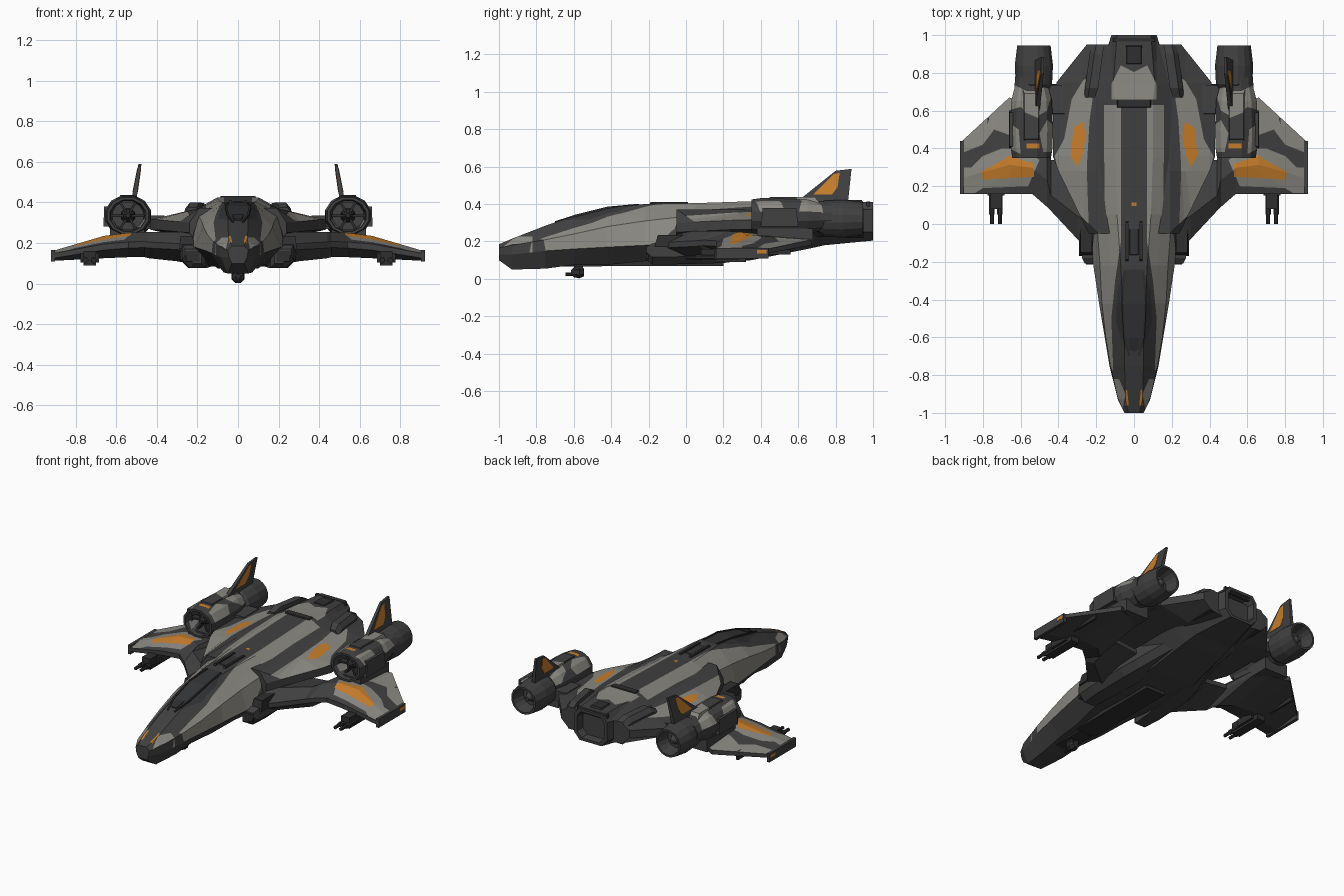
import bpy, bmesh, math
from mathutils import Vector

if "Cube" in bpy.data.objects:
    bpy.data.objects.remove(bpy.data.objects["Cube"])

# Colours
COLOURS = {"charcoal": (.052, .052, .052), "light_grey": (.26, .25, .225),
           "orange": (.58, .21, .025), "dark_metal": (.028, .028, .029),
           "canopy_glass": (.035, .036, .038)}
MATS = []
for n, c in COLOURS.items():
    m = bpy.data.materials.new(n)
    m.diffuse_color = (*c, 1)
    m.use_nodes = True
    m.node_tree.nodes["Principled BSDF"].inputs["Base Color"].default_value = m.diffuse_color
    MATS.append(m)
BASE, LIGHT, ORANGE, METAL, GLASS = range(5)


def inside(x, y, poly):
    hit = False
    for (x1, y1), (x2, y2) in zip(poly, poly[1:] + poly[:1]):
        if (y1 > y) != (y2 > y) and x < (x2 - x1) * (y - y1) / (y2 - y1) + x1:
            hit = not hit
    return hit


def paint(bm, patches):
    """Cut each plan-view patch outline into the upward faces and colour what lies inside."""
    for mat, poly in patches:
        lo = [min(p[i] for p in poly) for i in (0, 1)]
        hi = [max(p[i] for p in poly) for i in (0, 1)]

        def touched():
            bm.normal_update()
            return [f for f in bm.faces if f.normal.z > .04 and all(
                max(v.co[i] for v in f.verts) > lo[i] and min(v.co[i] for v in f.verts) < hi[i]
                for i in (0, 1))]
        for a, b in zip(poly, poly[1:] + poly[:1]):
            fs = touched()
            geom = list({e for f in fs for e in f.edges} | {v for f in fs for v in f.verts}) + fs
            if fs:
                bmesh.ops.bisect_plane(bm, geom=geom, dist=1e-5, plane_co=(a[0], a[1], 0),
                                       plane_no=(b[1] - a[1], a[0] - b[0], 0))
        for f in touched():
            c = f.calc_center_median()
            if inside(c.x, c.y, poly):
                f.material_index = mat


def finish(name, bm, mat=BASE, patches=(), mirror=True, recalc=True):
    if recalc:
        bmesh.ops.recalc_face_normals(bm, faces=bm.faces[:])
    for f in bm.faces:
        f.material_index = mat
    paint(bm, patches)
    me = bpy.data.meshes.new(name)
    bm.to_mesh(me)
    bm.free()
    for m in MATS:
        me.materials.append(m)
    ob = bpy.data.objects.new(name, me)
    bpy.context.collection.objects.link(ob)
    if mirror:
        ob.modifiers.new("mirror", "MIRROR")
    return ob


def loft(name, rings, closed=True, **kw):
    bm = bmesh.new()
    vs = [[bm.verts.new(p) for p in r] for r in rings]
    n = len(rings[0])
    for a, b in zip(vs, vs[1:]):
        for i in range(n if closed else n - 1):
            j = (i + 1) % n
            bm.faces.new((a[i], a[j], b[j], b[i]))
    bm.faces.new(vs[0][::-1])
    bm.faces.new(vs[-1])
    return finish(name, bm, recalc=closed, **kw)


def box(name, x, y, z, taper=1.0, **kw):
    """Box given by ranges; the top is shrunk by taper."""
    cx, cy = sum(x) / 2, sum(y) / 2
    ring = [(x[0], y[0]), (x[1], y[0]), (x[1], y[1]), (x[0], y[1])]
    return loft(name, [[(cx + (px - cx) * t, cy + (py - cy) * t, h) for px, py in ring]
                       for h, t in ((z[0], 1), (z[1], taper))], **kw)


def lathe(name, cx, cz, prof, sides=16, sx=1.0, **kw):
    """Revolve (y, radius) pairs about a fore-and-aft axis."""
    ang = [2 * math.pi * (i + .5) / sides for i in range(sides)]
    return loft(name, [[(cx + sx * r * math.cos(a), y, cz + r * math.sin(a)) for a in ang]
                       for y, r in prof], **kw)


# Fuselage: half sections from nose to recessed main thruster
S = [(-1, .185, .03, .165, .05, .13, .045, .10, .03),
     (-.93, .215, .045, .18, .085, .13, .085, .05, .05),
     (-.75, .285, .05, .21, .125, .15, .13, .055, .07),
     (-.6, .335, .05, .24, .15, .16, .155, .075, .08),
     (-.42, .38, .06, .28, .17, .17, .185, .075, .10),
     (-.22, .40, .07, .31, .18, .18, .215, .095, .13),
     (.05, .405, .09, .34, .20, .20, .25, .085, .15),
     (.35, .415, .10, .36, .21, .22, .25, .10, .16),
     (.65, .425, .10, .37, .20, .24, .24, .16, .14),
     (.74, .42, .11, .37, .19, .25, .20, .18, .13),
     (1, .41, .09, .37, .12, .25, .12, .205, .08),
     (1, .393, .075, .36, .098, .26, .098, .222, .065),
     (.9, .38, .06, .35, .085, .27, .085, .235, .05)]
rings = [[(0, y, zt), (wt, y, zt), (w1, y, z1), (wm, y, zm), (wb, y, zb), (0, y, zb)]
         for y, zt, wt, z1, w1, zm, wm, zb, wb in S]
loft("fuselage", rings, closed=False, patches=[
    (LIGHT, [(.07, .63), (.16, .63), (.155, .02), (.21, -.06), (.23, -.2), (.15, -.72), (.11, -.78),
             (.12, -.5), (.10, -.3), (.07, -.1)]),
    (LIGHT, [(-.01, .66), (.12, .66), (.12, .74), (.07, .84), (-.01, .8)]),
    (LIGHT, [(.06, -.98), (.045, -.9), (.08, -.82), (.12, -.82)]),
    (ORANGE, [(-.01, .095), (.012, .095), (.012, .115), (-.01, .115)]),
    (GLASS, [(-.01, -.68), (.05, -.66), (.095, -.52), (.09, -.36), (.05, -.24), (-.01, -.24)]),
    (ORANGE, [(.028, -.96), (.044, -.96), (.046, -.88), (.036, -.88)])])

# Shoulder hull beside the fuselage
H = [(-.05, .24, .30), (.28, .40, .315), (.36, .43, .315), (.6, .43, .315), (.75, .41, .32), (.95, .25, .335)]
loft("shoulder_hull", [[(0, y, .37), (.19, y, .372), (xo, y, zo), (xo, y, zo - .05), (.2, y, .2 + max(0, y) * .04),
                        (0, y, .2)] for y, xo, zo in H], closed=False, patches=[
    (LIGHT, [(.2, .8), (.27, .76), (.33, .66), (.37, .45), (.42, .36), (.4, .27), (.3, .06), (.24, .0),
             (.25, .3), (.235, .55)]),
    (ORANGE, [(.27, .54), (.32, .51), (.335, .36), (.3, .3), (.275, .36), (.255, .47)])])

# Wings: x, leading y, trailing y, top z, bottom z
W = [(.19, -.19, .33, .25, .09), (.30, -.08, .33, .255, .11), (.44, .07, .34, .255, .125),
     (.46, .09, .56, .255, .13), (.54, .16, .62, .25, .13), (.66, .16, .67, .235, .125), (.915, .16, .435, .16, .112)]
rings = []
for x, a, b, t, u in W:
    c, m = b - a, (t + u) / 2
    e = min(.015, (t - u) / 4)
    rings.append([(x, a, m - e), (x, a, m + e), (x, a + .3 * c, t), (x, b, m + 2 * e), (x, b, m),
                  (x, a + .3 * c, u)])
loft("wing", rings, patches=[
    (LIGHT, [(.5, .34), (.56, .2), (.8, .19), (.84, .165), (.93, .165), (.93, .3), (.86, .3), (.8, .36),
             (.7, .4), (.6, .4)]),
    (LIGHT, [(.62, .7), (.63, .46), (.74, .5), (.8, .42), (.9, .38), (.9, .46), (.7, .66)]),
    (ORANGE, [(.53, .25), (.8, .235), (.81, .275), (.65, .365), (.6, .34), (.53, .32)])])
box("wing_tip_plate", (.90, .92), (.16, .44), (.108, .165))
box("wing_tip_light", (.902, .922), (.38, .43), (.135, .155), mat=ORANGE)
box("wing_flap_rib", (.76, .775), (.3, .56), (.13, .19), mat=METAL)

# Wing guns
box("gun_mount", (.70, .76), (.08, .32), (.09, .16), mat=METAL)
box("gun_fairing", (.685, .775), (.15, .28), (.105, .15), mat=METAL)
for i, x in enumerate((.71, .752)):
    lathe("gun_barrel_%d" % i, x, .115, [(.0, .011), (.05, .011), (.05, .016), (.16, .016)], 8, mat=METAL)

# Engine nacelles: cowl, intake hub, exhaust nozzle
lathe("engine_cowl", .542, .335, [(.47, .03), (.47, .07), (.35, .08), (.35, .093), (.4, .1), (.5, .103),
                                  (.65, .098), (.72, .082), (.78, .08)], 12, 1.14, patches=[
    (LIGHT, [(.42, .74), (.46, .6), (.53, .56), (.6, .62), (.67, .6), (.67, .75), (.55, .7)]),
    (LIGHT, [(.43, .38), (.48, .38), (.5, .48), (.46, .55), (.42, .52)]),
    (LIGHT, [(.6, .37), (.66, .4), (.67, .54), (.61, .5)]),
    (ORANGE, [(.50, .40), (.57, .40), (.57, .425), (.50, .425)])])
lathe("engine_hub", .542, .335, [(.38, .01), (.42, .035), (.5, .04)], 8, mat=METAL)
for i in range(3):
    a = math.pi * i / 3
    d, p = Vector((math.cos(a), 0, math.sin(a))), Vector((-math.sin(a), 0, math.cos(a)))
    loft("intake_vane_%d" % i, [[Vector((.542, y, .335)) + d * s * .082 + p * q * .006
                                 for s, q in ((-1, -1), (1, -1), (1, 1), (-1, 1))] for y in (.4, .44)], mat=METAL)
lathe("engine_nozzle", .53, .322, [(.70, .07), (.74, .098), (.84, .103), (.945, .09), (.945, .077), (.86, .06),
                                   (.86, .035), (.91, .012)], mat=BASE)
box("engine_top_pod", (.495, .59), (.42, .72), (.40, .437), .8, patches=[
    (LIGHT, [(.48, .55), (.6, .6), (.6, .73), (.48, .73)])])
box("engine_outer_box", (.62, .662), (.40, .60), (.28, .38), .9)
box("engine_pylon", (.36, .48), (.58, .74), (.27, .335), .95)
box("engine_wing_joint", (.46, .63), (.38, .68), (.19, .27))
box("engine_inner_strut", (.39, .46), (.48, .54), (.28, .31), mat=METAL)


# Tail fins with painted panels
def fin(name, outline, extra, mat):
    loft(name, [[(.515 - .17 * (z - .4) + s * (.013 - .03 * (z - .4) + extra), y, z) for y, z in outline]
                for s in (-1, 1)], mat=mat)


fin("tail_fin", [(.59, .41), (.80, .578), (.885, .588), (.865, .40)], 0, BASE)
fin("fin_panel", [(.68, .45), (.79, .56), (.822, .568), (.81, .49), (.78, .45)], .002, ORANGE)

# Belly sponsons with intakes
P = [(-.21, .18, .26, .10, .17), (-.18, .16, .275, .076, .19), (-.06, .15, .285, .078, .20), (.2, .13, .28, .085, .20),
     (.32, .13, .26, .10, .22), (.55, .12, .2, .15, .24)]
loft("belly_sponson", [[(a, y, d), (a, y, c), (b - .04, y, c), (b, y, c + .04), (b, y, d)] for y, a, b, c, d in P])
box("sponson_intake", (.19, .255), (-.215, -.2), (.11, .16), mat=METAL)
box("shoulder_pod", (.215, .29), (-.17, .03), (.17, .235), .8, mat=METAL)
box("belly_keel", (-.07, .07), (-.45, .2), (.07, .12), mirror=False, mat=METAL)
box("chin_step", (-.05, .05), (-.78, -.45), (.065, .1), mirror=False, mat=METAL)

# Chin turret
lathe("turret_ball", 0, .035, [(-.615, .012), (-.60, .028), (-.57, .035), (-.545, .022)], 8, mirror=False, mat=METAL)
box("turret_neck", (-.025, .025), (-.6, -.55), (.04, .1), mirror=False, mat=METAL)
lathe("turret_barrel", 0, .025, [(-.645, .009), (-.57, .009)], 8, mirror=False, mat=METAL)

# Rear deck details
loft("rear_deck_bar", [[(x - w, y, .34), (x - w, y, z), (x + w * .3, y, z), (x + w, y, z - .03), (x + w, y, .33)]
                       for y, x, w, z in ((.67, .235, .03, .375), (.72, .225, .035, .40), (.9, .2, .035, .395),
                                          (.95, .19, .03, .375))])
box("rear_side_block", (.1, .2), (.72, .95), (.23, .37), .9, mat=METAL)
box("rear_vent", (-.045, .045), (.84, .95), (.405, .422), .8, mirror=False, mat=METAL)
box("spine_vent", (-.1, .1), (.615, .66), (.41, .431), .85, mirror=False, mat=METAL)
box("rear_rim", (-.11, .11), (.965, .985), (.38, .413), mirror=False, mat=METAL)
box("thruster_core", (-.06, .06), (.9, .93), (.27, .35), mirror=False, mat=METAL)

# Spine and canopy details
box("spine_rail", (.028, .045), (-.2, .02), (.39, .412), .9, mat=METAL)
box("spine_hatch", (-.025, .025), (-.17, -.02), (.39, .407), .9, mirror=False, mat=GLASS)
loft("canopy_frame", [[(x - .005, y, z - .02), (x - .005, y, z), (x + .005, y, z), (x + .005, y, z - .02)]
                      for x, y, z in ((.025, -.70, .308), (.05, -.6, .341), (.06, -.42, .386), (.05, -.25, .402))],
     mat=METAL)
loft("nose_vent", [[(-w, y, z - .02), (-w, y, z), (w, y, z), (w, y, z - .02)]
                   for y, z, w in ((-.67, .317, .018), (-.6, .34, .028))], mirror=False, mat=METAL)
